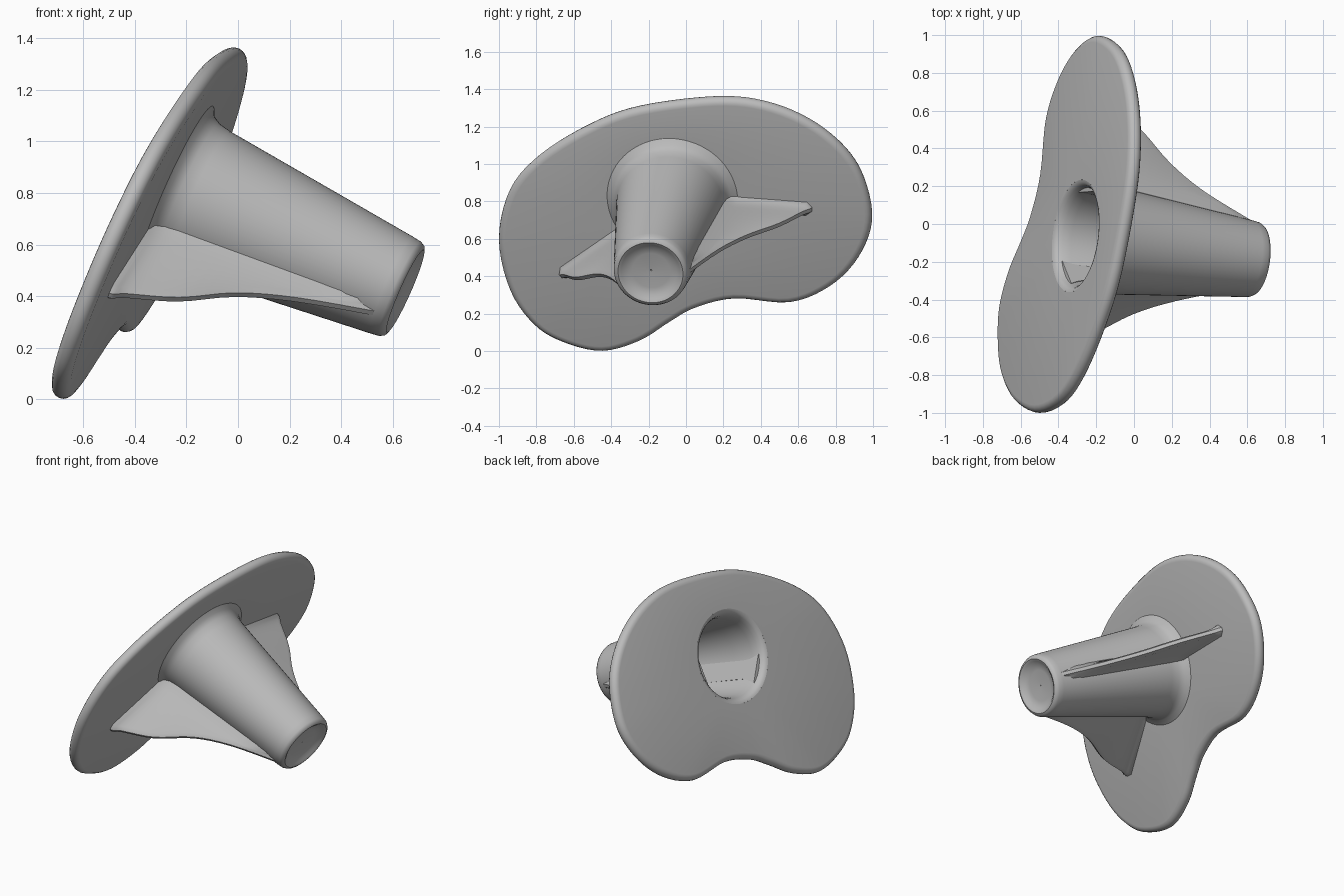
import bpy, bmesh, math
from mathutils import Vector, Matrix

cube = bpy.data.objects.get("Cube")
if cube:
    bpy.data.objects.remove(cube, do_unlink=True)

# Single grey material
grey = bpy.data.materials.new("plain grey")
grey.use_nodes = True
COLOR = (0.5, 0.5, 0.5, 1)
grey.diffuse_color = COLOR
grey.node_tree.nodes["Principled BSDF"].inputs["Base Color"].default_value = COLOR

# Tilted frame: the plate lies in local XY, the stem runs along local Z
SLOPE_Y, SLOPE_Z, OFFSET = 0.132, 0.445, -0.635


def on_plate(y, z):
    return Vector((OFFSET + SLOPE_Y * y + SLOPE_Z * z, y, z))


origin = on_plate(-0.068, 0.83)
normal = Vector((1, -SLOPE_Y, -SLOPE_Z)).normalized()
side = Vector((SLOPE_Y, 1, 0)).normalized()
frame = Matrix.Translation(origin) @ Matrix((side, normal.cross(side), normal)).transposed().to_4x4()
to_local = frame.inverted()


def loft(name, rings, close_rows=False, cap=False):
    """Skin closed rings of equal point count."""
    bm = bmesh.new()
    rows = [[bm.verts.new(p) for p in ring] for ring in rings]
    pairs = list(zip(rows, rows[1:]))
    if close_rows:
        pairs.append((rows[-1], rows[0]))
    for a, b in pairs:
        for i in range(len(a)):
            j = (i + 1) % len(a)
            bm.faces.new((a[i], a[j], b[j], b[i]))
    if cap:
        bm.faces.new(rows[0])
        bm.faces.new(rows[-1])
    bmesh.ops.recalc_face_normals(bm, faces=bm.faces)
    mesh = bpy.data.meshes.new(name)
    bm.to_mesh(mesh)
    bm.free()
    mesh.materials.append(grey)
    obj = bpy.data.objects.new(name, mesh)
    bpy.context.collection.objects.link(obj)
    obj.matrix_world = frame
    bpy.ops.object.select_all(action="DESELECT")
    obj.select_set(True)
    bpy.context.view_layer.objects.active = obj
    bpy.ops.object.shade_smooth_by_angle(angle=math.radians(40))
    return obj


def spline(points, steps, closed):
    """Catmull-Rom curve through the points."""
    n = len(points)
    pick = (lambda i: points[i % n]) if closed else (lambda i: points[max(0, min(n - 1, i))])
    out = []
    for i in range(n if closed else n - 1):
        p, q, r, s = (Vector(pick(i + k)) for k in (-1, 0, 1, 2))
        for k in range(steps):
            t = k / steps
            out.append(q + (r - p) * t / 2 + (2 * p - 5 * q + 4 * r - s) * t * t / 2
                       + (3 * q - p - 3 * r + s) * t ** 3 / 2)
    return out if closed else out + [Vector(points[-1])]


# Kidney-shaped plate with rounded rim and a round opening
HALF, OPENING = 0.038, 0.30
kidney = [(.155, 1.36), (-.245, 1.31), (-.51, 1.215), (-.78, 1.05), (-.94, .865), (-1, .6),
          (-.94, .33), (-.81, .145), (-.65, .05), (-.445, .005), (-.245, .06), (-.085, .16),
          (.05, .235), (.26, .285), (.555, .265), (.77, .35), (.92, .5), (.995, .7),
          (.955, .92), (.85, 1.09), (.66, 1.24), (.42, 1.335)]
outline = [to_local @ on_plate(*p) for p in spline(kidney, 5, True)]
inward = []
for i, p in enumerate(outline):
    t = outline[(i + 1) % len(outline)] - outline[i - 1]
    inward.append(Vector((-t.y, t.x, 0)).normalized())


def opening_ring(height):
    return [Vector((p.x, p.y, 0)).normalized() * OPENING + Vector((0, 0, height)) for p in outline]


rim = []
for k in range(9):
    a = math.pi * (k / 8 - 0.5)
    inset, height = HALF * (1 - math.cos(a)), HALF * math.sin(a)
    rim.append([p + d * inset + Vector((0, 0, height)) for p, d in zip(outline, inward)])
loft("kidney_plate", [opening_ring(-HALF)] + rim + [opening_ring(HALF)], close_rows=True)

# Hollow tapered stem, turned from one profile of (radius, height)
profile = [(OPENING, -HALF), (.285, -.034), (.272, -.02), (.26, .005), (.25, .05), (.235, .2),
           (.17, .75), (.15, .82), (.1, .86), (.004, .875),
           (.004, .985), (.1, .988), (.14, .995), (.158, 1.01), (.175, 1.018), (.19, 1.012),
           (.2, .995), (.205, .96), (.29, .14), (.3, .09), (.32, .055), (.35, HALF + .002),
           (.36, .03), (OPENING, 0)]
SEG = 64
loft("hollow_stem", [[(r * math.cos(math.tau * i / SEG), r * math.sin(math.tau * i / SEG), h)
                      for i in range(SEG)] for r, h in profile], close_rows=True)


# Two curved ribs bracing the stem against the plate
def rib(name, y, z, reach):
    tip = to_local @ on_plate(y, z)
    out = Vector((tip.x, tip.y, 0)).normalized()
    across = Vector((-out.y, out.x, 0))
    edge = [(reach, 0), (reach, .05), (reach - .04, .1), (reach - .15, .28),
            (.45, .46), (.325, .67), (.2, .97)]
    rings = []
    for r, h in spline(edge, 4, False):
        stem = .3 - .1 * h
        half = .022 + .035 * max(0, 1 - h / .12) ** 2
        tip_half = min(half, .022)
        root, knee = min(stem - .02, r - .02), min(stem + .06, r - .015)
        section = [(.24 - .1 * h, half + .04), (root, half + .03), (knee, half),
                   (max(knee, r - .03), half), (r, tip_half * .5)]
        section += [(d, -w) for d, w in reversed(section)]
        rings.append([out * d + across * w + Vector((0, 0, h)) for d, w in section])
    loft(name, rings, cap=True)


rib("left_rib", .67, .775, .75)
rib("right_rib", -.68, .41, .77)
